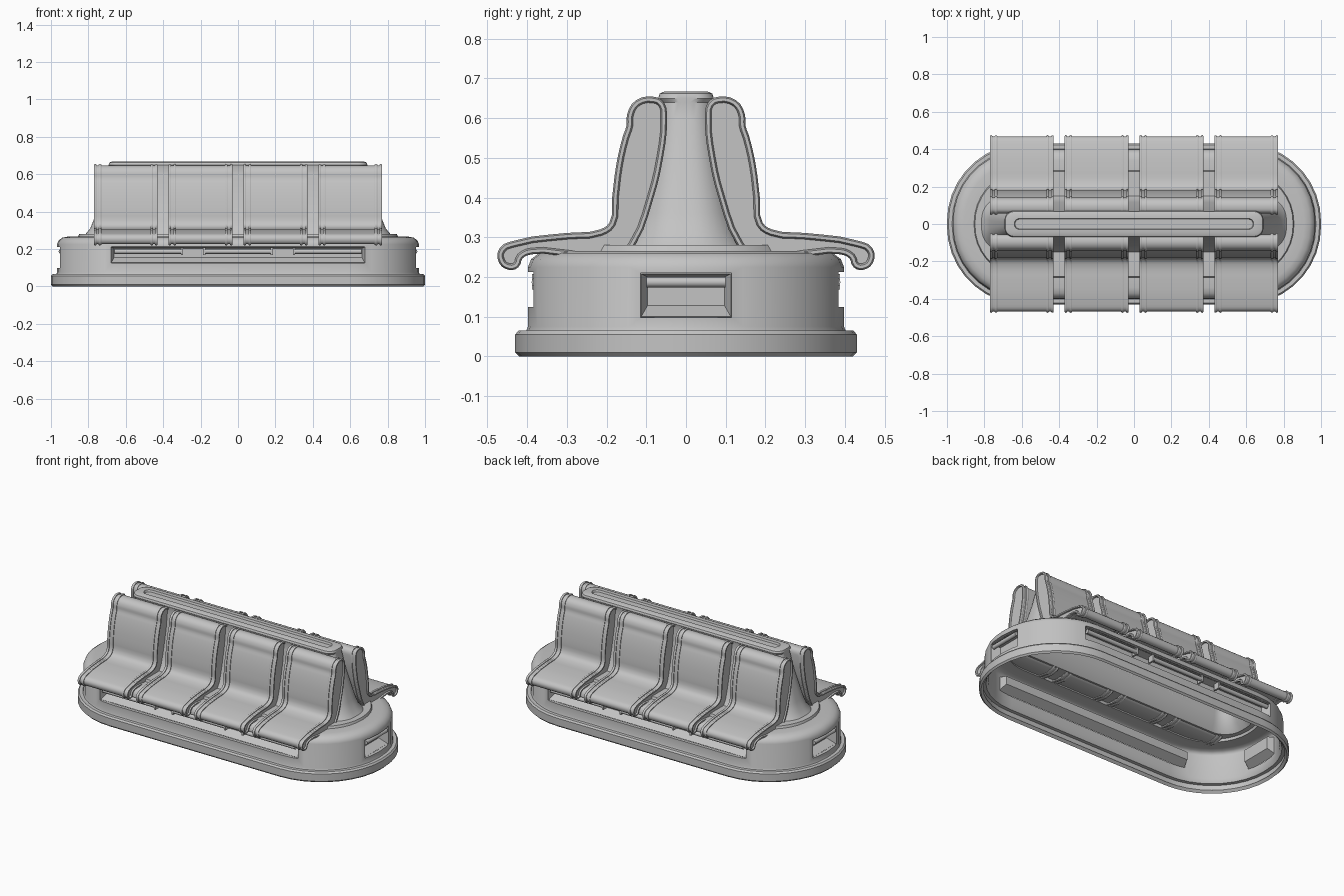
import bpy, bmesh
from math import sin, cos, pi, radians
from mathutils import Matrix, Vector

if "Cube" in bpy.data.objects:
    bpy.data.objects.remove(bpy.data.objects["Cube"])

grey = bpy.data.materials.new("light grey")
grey.use_nodes = True
grey.diffuse_color = (0.55, 0.55, 0.55, 1)
for node in grey.node_tree.nodes:
    if node.type == 'BSDF_PRINCIPLED':
        node.inputs["Base Color"].default_value = grey.diffuse_color


def add(name, data, matrix=Matrix()):
    ob = bpy.data.objects.new(name, data)
    bpy.context.collection.objects.link(ob)
    ob.matrix_world = matrix
    if not data.materials:
        data.materials.append(grey)
    return ob


def from_bmesh(name, bm):
    me = bpy.data.meshes.new(name)
    bm.to_mesh(me)
    bm.free()
    return me


def bake(ob):
    """Return the finished mesh of an object, with modifiers and curves applied."""
    bpy.context.view_layer.update()
    deps = bpy.context.evaluated_depsgraph_get()
    return bpy.data.meshes.new_from_object(ob.evaluated_get(deps), depsgraph=deps)


def smooth(ob, angle=35):
    bpy.ops.object.select_all(action='DESELECT')
    ob.select_set(True)
    bpy.context.view_layer.objects.active = ob
    bpy.ops.object.shade_smooth_by_angle(angle=radians(angle))


def ring(hx, hy, z, roundness=0.97, steps=9):
    r = hy * roundness
    pts = []
    for q, (sx, sy) in enumerate(((1, 1), (-1, 1), (-1, -1), (1, -1))):
        for i in range(steps + 1):
            a = (q + i / steps) * pi / 2
            pts.append((sx * (hx - r) + r * cos(a), sy * (hy - r) + r * sin(a), z))
    return pts


def loft(name, rings):
    bm = bmesh.new()
    rows = [[bm.verts.new(p) for p in r] for r in rings]
    n = len(rows[0])
    for a, b in zip(rows, rows[1:]):
        for i in range(n):
            j = (i + 1) % n
            bm.faces.new((a[i], a[j], b[j], b[i]))
    bm.faces.new(rows[-1])
    return from_bmesh(name, bm)


def box_mesh(name, size, centre):
    bm = bmesh.new()
    bmesh.ops.create_cube(bm, size=1)
    bmesh.ops.scale(bm, vec=size, verts=bm.verts)
    bmesh.ops.translate(bm, vec=centre, verts=bm.verts)
    return from_bmesh(name, bm)


# Hollow plinth flowing into the central spine: (offset radius, height)
plinth = [(.42, 0), (.43, .01), (.43, .055), (.422, .065), (.402, .065), (.398, .075),
          (.398, .225), (.39, .245), (.37, .26), (.34, .266), (.285, .266), (.28, .28)]
spine = [(.815, .15, .28), (.79, .13, .31), (.77, .115, .36), (.745, .096, .44),
         (.72, .08, .52), (.7, .07, .6), (.69, .067, .64)]
rings = [ring(.57 + r, r, z) for r, z in plinth]
rings += [ring(hx, hy, z, .85) for hx, hy, z in spine]
rings += [ring(.692, .07, .65, .7), ring(.688, .066, .662, .7), ring(.675, .055, .667, .7),
          ring(.64, .03, .667), ring(.636, .026, .655)]
body = add("plinth_and_spine", loft("plinth_and_spine", rings))
shell = body.modifiers.new("shell", 'SOLIDIFY')
shell.thickness = .02
shell.offset = -1

# Openings on four sides: (name, turn, wall distance, half width, bottom, top)
openings = [("front", 0, .398, .68, .125, .212), ("left", pi / 2, .968, .115, .098, .21),
            ("back", pi, .398, .68, .125, .212), ("right", -pi / 2, .968, .115, .098, .21)]
cutters = []
for name, turn, wall, w, z0, z1 in openings:
    turned = Matrix.Rotation(turn, 4, 'Z')
    me = box_mesh("cutter", (2 * w, .16, z1 - z0), (0, -wall, (z0 + z1) / 2))
    cutter = add(name + "_cutter", me, turned)
    cutter.hide_render = True
    cutters.append(cutter)
    cut = body.modifiers.new("opening", 'BOOLEAN')
    cut.object = cutter
    cut.operation = 'DIFFERENCE'
    cut.solver = 'EXACT'
body.data = bake(body)
body.modifiers.clear()
for c in cutters:
    bpy.data.objects.remove(c)
smooth(body)

# Recessed trays, with a rail in the upper part of each opening
for name, turn, wall, w, z0, z1 in openings:
    turned = Matrix.Rotation(turn, 4, 'Z')
    e, y0, y1 = .002, .02 - wall, .07 - wall
    bm = bmesh.new()
    outer = [bm.verts.new((x, y0, z)) for x, z in
             ((-w + e, z0 + e), (w - e, z0 + e), (w - e, z1 - e), (-w + e, z1 - e))]
    inner = [bm.verts.new((x, y1, z)) for x, z in
             ((-w + .018, z0 + .03), (w - .018, z0 + .03),
              (w - .018, z1 - .01), (-w + .018, z1 - .01))]
    for i in range(4):
        j = (i + 1) % 4
        bm.faces.new((outer[i], outer[j], inner[j], inner[i]))
    bm.faces.new(inner)
    tray = add(name + "_tray", from_bmesh("tray", bm), turned)
    tray.modifiers.new("skin", 'SOLIDIFY').thickness = .004

    long_side = w > .5
    spans = [(-.66, -.3), (-.18, .18), (.3, .66)] if long_side else [(-.1, .1)]
    for a, b in spans:
        bm = bmesh.new()
        bmesh.ops.create_cone(bm, cap_ends=True, segments=12, radius1=.013,
                              radius2=.013, depth=b - a)
        place = Matrix.Translation(((a + b) / 2, .022 - wall, .187)) @ Matrix.Rotation(pi / 2, 4, 'Y')
        bmesh.ops.transform(bm, matrix=place, verts=bm.verts)
        smooth(add(name + "_rail", from_bmesh("rail", bm), turned))
    if long_side:
        for x in (-.3, -.18, .18, .3):
            add(name + "_rail_bracket",
                box_mesh("bracket", (.012, .04, .04), (x, .03 - wall, .188)), turned)

# Seat side outline: (distance from the middle, height)
outline = [(.445, .226), (.464, .24), (.463, .268), (.43, .284), (.3, .303), (.215, .312),
           (.186, .333), (.178, .4), (.168, .48), (.152, .55), (.142, .58), (.14, .61),
           (.122, .638), (.082, .646), (.062, .635), (.056, .6), (.066, .5), (.09, .4),
           (.135, .285), (.165, .255), (.3, .26), (.39, .265), (.418, .252), (.428, .23)]


def outline_curve(name, dims):
    cu = bpy.data.curves.new(name, 'CURVE')
    cu.dimensions = dims
    cu.resolution_u = 3
    sp = cu.splines.new('BEZIER')
    sp.bezier_points.add(len(outline) - 1)
    for p, (s, z) in zip(sp.bezier_points, outline):
        p.co = (s, z, 0)
        p.handle_left_type = p.handle_right_type = 'AUTO'
    sp.use_cyclic_u = True
    return cu


def curve_mesh(cu):
    ob = add("helper", cu)
    me = bake(ob)
    bpy.data.objects.remove(ob)
    return me


seat_curve = outline_curve("seat", '2D')
seat_curve.fill_mode = 'BOTH'
seat_curve.extrude = .163
seat_mesh = curve_mesh(seat_curve)
piping_curve = outline_curve("piping", '3D')
piping_curve.bevel_depth = .008
piping_curve.bevel_resolution = 1
piping_mesh = curve_mesh(piping_curve)

# Four seats on each side, each with two pairs of edge piping
upright = Matrix(((0, 0, 1, 0), (1, 0, 0, 0), (0, 1, 0, 0), (0, 0, 0, 1)))
for side, turn in (("back", 0), ("front", pi)):
    for x in (-.6, -.2, .2, .6):
        base = Matrix.Rotation(turn, 4, 'Z') @ Matrix.Translation((x, 0, 0))
        seat = add(side + "_seat", seat_mesh, base @ upright)
        for dx in (-.164, -.138, .138, .164):
            piping = add(side + "_seat_piping", piping_mesh,
                         base @ Matrix.Translation((dx, 0, 0)) @ upright)
smooth(seat)
smooth(piping, 60)
